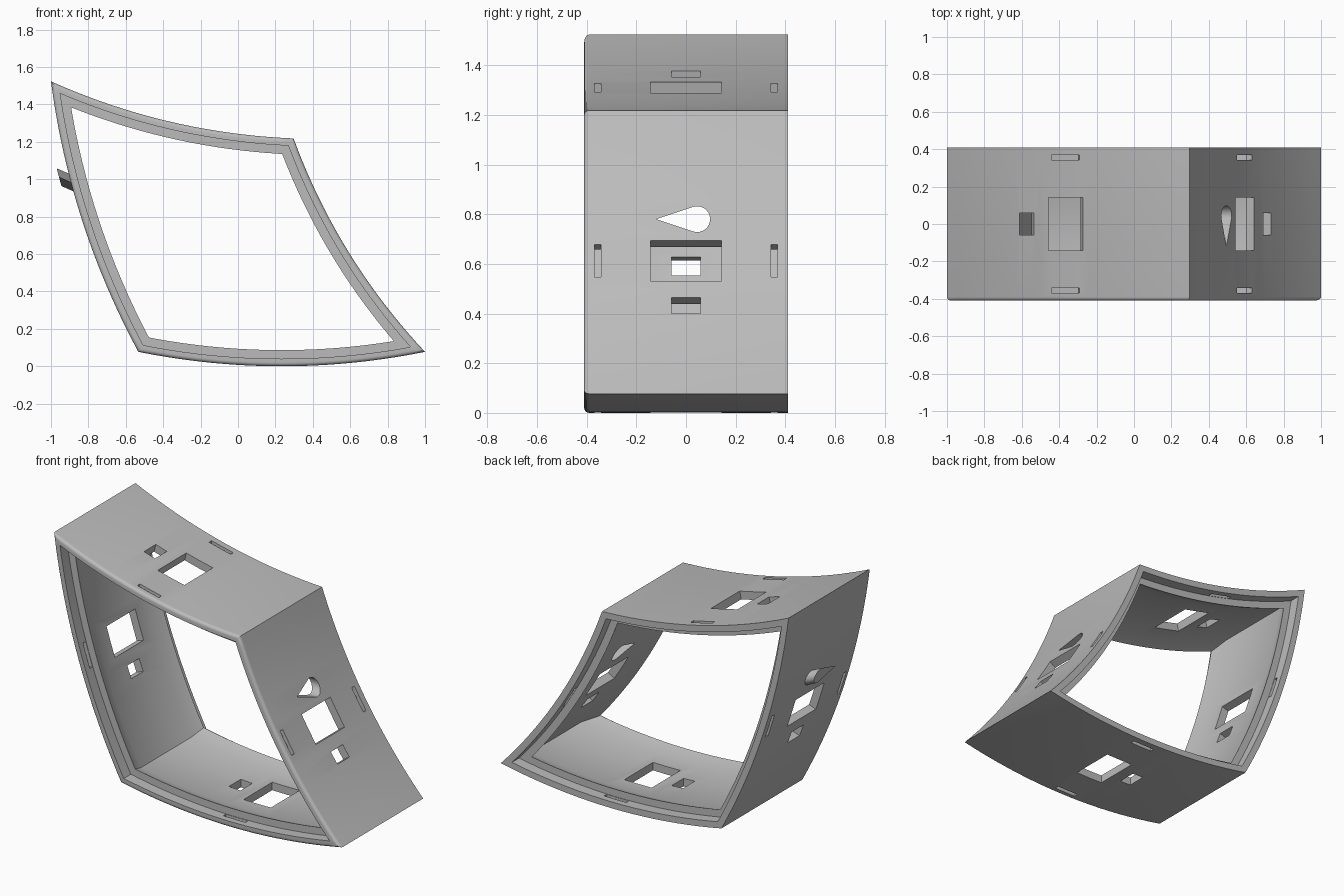
import bpy, bmesh
from math import cos, sin, pi, acos
from mathutils import Vector

cube = bpy.data.objects.get("Cube")
if cube:
    bpy.data.objects.remove(cube, do_unlink=True)

grey = bpy.data.materials.new("plain grey")
grey.use_nodes = True
grey.diffuse_color = (0.5, 0.5, 0.5, 1)
grey.node_tree.nodes["Principled BSDF"].inputs["Base Color"].default_value = (0.5, 0.5, 0.5, 1)

HALF = 0.41      # half depth of the frame
LEDGE = 0.34     # depth position of the recessed ledges
SEGS = 20        # segments per curved wall

# Corners in x, z: top left, top right, bottom right, bottom left
corners = [Vector(c) for c in ((-1, 1.523), (0.297, 1.218), (1, 0.077), (-0.533, 0.077))]
sags = (0.064, 0.068, -0.077, -0.07)     # positive bows inward


def wall(i):
    """Chord start, chord end, direction and inward normal of one wall."""
    a, b = corners[i], corners[(i + 1) % 4]
    d = (b - a).normalized()
    return a, b, d, Vector((d.y, -d.x))


def outline():
    pts = []
    for i in range(4):
        a, b, d, n = wall(i)
        for k in range(SEGS):
            t = k / SEGS
            pts.append(a.lerp(b, t) + n * sags[i] * 4 * t * (1 - t))
    return pts


def offset(pts, dist):
    """Move a closed outline inward with mitred corners."""
    out = []
    for i, p in enumerate(pts):
        d1 = (p - pts[i - 1]).normalized()
        d2 = (pts[(i + 1) % len(pts)] - p).normalized()
        n1, n2 = Vector((d1.y, -d1.x)), Vector((d2.y, -d2.x))
        m = (n1 + n2).normalized()
        out.append(p + m * dist / m.dot(n1))
    return out


def bridge(bm, r1, r2):
    for i in range(len(r1)):
        j = (i + 1) % len(r1)
        bm.faces.new((r1[i], r1[j], r2[j], r2[i]))


def prism(bm, ring_a, ring_b):
    a = [bm.verts.new(p) for p in ring_a]
    b = [bm.verts.new(p) for p in ring_b]
    bridge(bm, a, b)
    bm.faces.new(a)
    bm.faces.new(b)


def make_object(name, bm):
    bmesh.ops.recalc_face_normals(bm, faces=bm.faces)
    me = bpy.data.meshes.new(name)
    bm.to_mesh(me)
    bm.free()
    me.materials.append(grey)
    ob = bpy.data.objects.new(name, me)
    bpy.context.scene.collection.objects.link(ob)
    return ob


def smooth(ob):
    bpy.ops.object.select_all(action='DESELECT')
    ob.select_set(True)
    bpy.context.view_layer.objects.active = ob
    bpy.ops.object.shade_smooth_by_angle(angle=pi / 6)


def teardrop(r=0.052, centre=0.045, tip=-0.12):
    """Teardrop outline as (depth, height), point towards the front."""
    sweep = pi - acos(r / (centre - tip))
    pts = [(tip, 0)]
    for k in range(25):
        a = sweep * (2 * k / 24 - 1)
        pts.append((centre + r * cos(a), r * sin(a)))
    return pts


# Frame: wall section (inset, depth) swept around the curved outline
section = [(0, HALF), (0.04, HALF), (0.04, LEDGE), (0.086, LEDGE), (0.05, 0.25),
           (0.05, -0.25), (0.086, -LEDGE), (0.04, -LEDGE), (0.04, -HALF)]
for k in range(6):       # rounded front edge
    a = pi / 2 * k / 5
    section.append((0.02 * (1 - sin(a)), -HALF + 0.02 * (1 - cos(a))))

bm = bmesh.new()
base = outline()
rings = []
for inset, y in section:
    rings.append([bm.verts.new((p.x, y, p.y)) for p in offset(base, inset)])
for i, ring in enumerate(rings):
    bridge(bm, rings[i - 1], ring)
frame = make_object("curved_frame", bm)

# Cutter: windows, small holes and clip slots in every wall
bm = bmesh.new()
small_at = (-0.215, 0.215, 0.215, -0.215)
for i in range(4):
    a, b, d, n = wall(i)
    mid = (a + b) / 2 + n * sags[i]

    def box(u, hu, y, hy, n0, n1):
        quad = ((-1, -1), (1, -1), (1, 1), (-1, 1))
        sides = []
        for depth in (n0, n1):
            q = [(mid + d * (u + su * hu) + n * depth, y + sy * hy) for su, sy in quad]
            sides.append([(p.x, yy, p.y) for p, yy in q])
        prism(bm, *sides)

    box(0, 0.095, 0, 0.142, -0.1, 0.12)
    box(small_at[i], 0.04, 0, 0.059, -0.1, 0.12)
    for side in (-1, 1):
        box(0, 0.077, side * 0.356, 0.013, -0.1, 0.06)

# Teardrop socket through the right wall
drop = teardrop()
prism(bm, [(0.38, y, 0.78 + h) for y, h in drop], [(0.62, y, 0.78 + h) for y, h in drop])
cutter = make_object("hole_cutter", bm)
cutter.hide_render = True

mod = frame.modifiers.new("holes", 'BOOLEAN')
mod.operation = 'DIFFERENCE'
mod.solver = 'EXACT'
mod.object = cutter
bpy.context.view_layer.objects.active = frame
frame.select_set(True)
bpy.ops.object.modifier_apply(modifier=mod.name)
bpy.data.objects.remove(cutter, do_unlink=True)
smooth(frame)

# Teardrop peg slanting up out of the left wall
bm = bmesh.new()
peg_drop = teardrop(0.049)
prism(bm, *[[(x - 0.26 * h, y, z + 0.97 * h) for y, h in peg_drop]
            for x, z in ((-0.957, 1.011), (-0.866, 0.971))])
smooth(make_object("teardrop_peg", bm))
